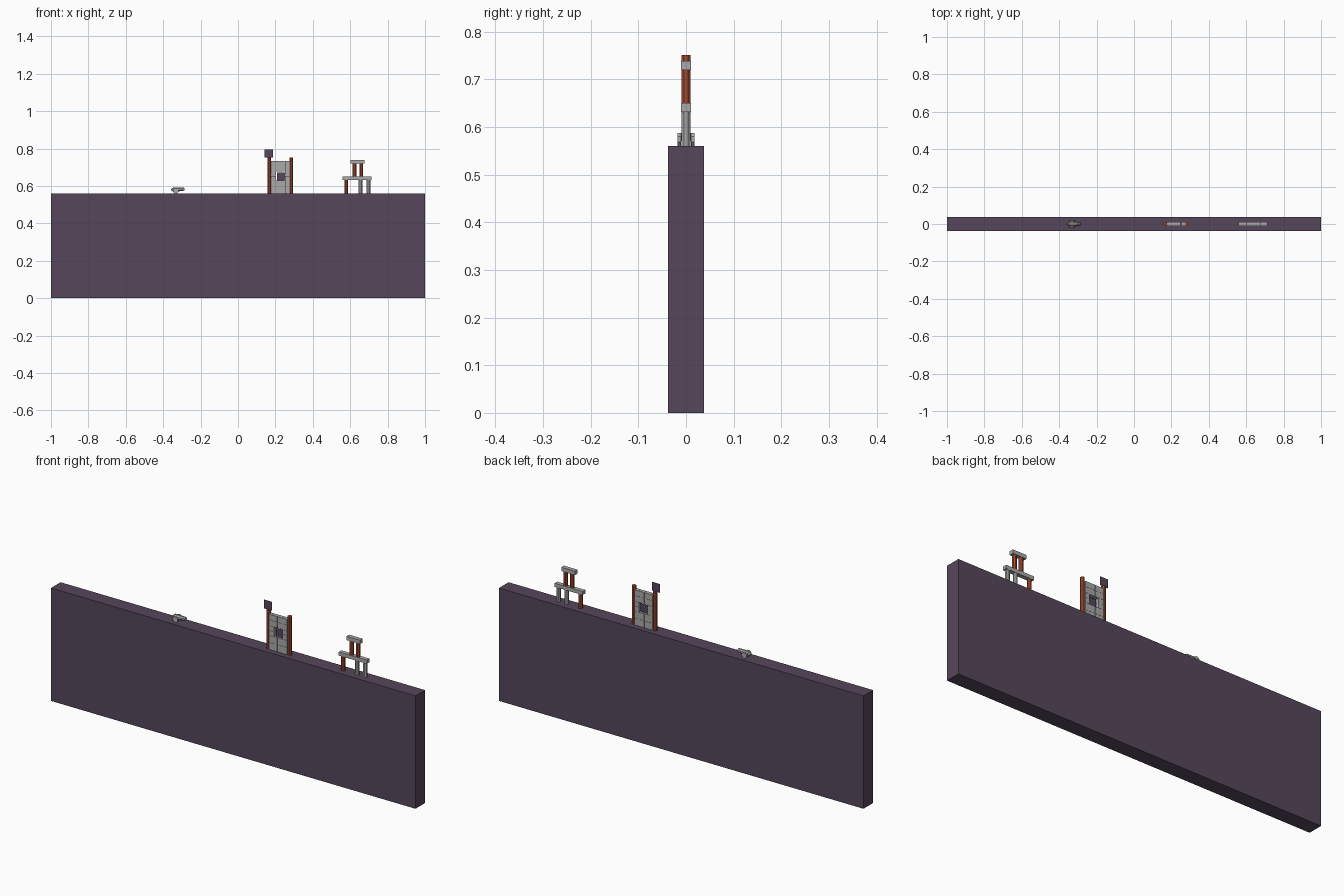
import bpy, bmesh, math
from mathutils import Matrix, Vector

if "Cube" in bpy.data.objects:
    bpy.data.objects.remove(bpy.data.objects["Cube"])


def mat(name, rgb):
    m = bpy.data.materials.new(name)
    m.diffuse_color = (*rgb, 1)
    m.use_nodes = True
    m.node_tree.nodes["Principled BSDF"].inputs["Base Color"].default_value = m.diffuse_color
    return m


PURPLE = mat("dusk purple", (0.092, 0.062, 0.105))
RUST = mat("rust orange", (0.37, 0.072, 0.03))
STONE = mat("stone grey", (0.40, 0.40, 0.40))


def finish(bm, name, material):
    me = bpy.data.meshes.new(name)
    bmesh.ops.recalc_face_normals(bm, faces=bm.faces)
    bm.to_mesh(me)
    bm.free()
    me.materials.append(material)
    ob = bpy.data.objects.new(name, me)
    bpy.context.collection.objects.link(ob)
    return ob


def box(name, material, x0, x1, z0, z1, half_y, y=0.0):
    bm = bmesh.new()
    bmesh.ops.create_cube(bm, size=1)
    bmesh.ops.scale(bm, vec=(x1 - x0, 2 * half_y, z1 - z0), verts=bm.verts)
    bmesh.ops.translate(bm, vec=((x0 + x1) / 2, y, (z0 + z1) / 2), verts=bm.verts)
    return finish(bm, name, material)


def rod(name, material, a, b, r0, r1=None, sides=8):
    # Low-poly cylinder or cone from point a to point b, flats squared to the axes
    a, b = Vector(a), Vector(b)
    bm = bmesh.new()
    bmesh.ops.create_cone(bm, cap_ends=True, segments=sides, radius1=r0,
                          radius2=r0 if r1 is None else r1, depth=(b - a).length)
    spin = Matrix.Rotation(math.pi / sides, 4, 'Z')
    turn = (b - a).to_track_quat('Z', 'Y').to_matrix().to_4x4()
    bmesh.ops.transform(bm, matrix=Matrix.Translation((a + b) / 2) @ turn @ spin, verts=bm.verts)
    return finish(bm, name, material)


G = 0.56      # ground height
HY = 0.0105   # half depth of the structures

# Ground slab
box("ground_block", PURPLE, -1, 1, 0, G, 0.0375)

# Cannon: tapered barrel, two wheels and a pointed trail
rod("cannon_barrel", STONE, (-0.345, 0, 0.580), (-0.287, 0, 0.583), 0.013, 0.009)
rod("cannon_breech", STONE, (-0.357, 0, 0.579), (-0.345, 0, 0.580), 0.005, 0.013)
for side, y in (("left", -0.0145), ("right", 0.0145)):
    rod("cannon_wheel_" + side, STONE, (-0.332, y - 0.0035, 0.574), (-0.332, y + 0.0035, 0.574), 0.0148)
rod("cannon_axle", STONE, (-0.332, -0.013, 0.574), (-0.332, 0.013, 0.574), 0.004)

# Tower posts
for name, x in (("left", 0.168), ("right", 0.285)):
    rod("tower_post_" + name, RUST, (x, 0, G), (x, 0, 0.751), HY)

# Tower wall in brick courses, with a window gap in the middle
WX0, WX1 = 0.176, 0.277
courses = [(G, 0.595, (0.196, 0.222, 0.25)), (0.595, 0.630, (0.196, 0.222, 0.25)),
           (0.630, 0.655, None), (0.655, 0.678, None),
           (0.678, 0.707, (0.196, 0.222, 0.25)), (0.707, 0.735, (0.196, 0.222, 0.25))]
for r, (z0, z1, cuts) in enumerate(courses):
    if cuts is None:
        spans = [(WX0, 0.204), (0.252, WX1)]
    else:
        xs = [WX0, *cuts, WX1]
        spans = list(zip(xs, xs[1:]))
    for c, (x0, x1) in enumerate(spans):
        box(f"tower_brick_{r}_{c}", STONE, x0 + 0.0003, x1 - 0.0003, z0, z1 - 0.0006, 0.0098)
box("window_panel", PURPLE, 0.209, 0.250, 0.630, 0.671, 0.0006)

# Thin flag over the left post
box("flag", PURPLE, 0.143, 0.187, 0.751, 0.794, 0.0005)

# Two-storey stand: posts and slabs
for name, material, x, z0, z1 in (
        ("lower_post_left", RUST, 0.578, G, 0.633),
        ("lower_post_middle", STONE, 0.655, G, 0.633),
        ("lower_post_right", STONE, 0.698, G, 0.633),
        ("upper_post_left", RUST, 0.623, 0.650, 0.72),
        ("upper_post_right", RUST, 0.659, 0.650, 0.72)):
    rod(name, material, (x, 0, z0), (x, 0, z1), HY)
box("lower_slab_left", STONE, 0.560, 0.637, 0.632, 0.650, HY)
box("lower_slab_right", STONE, 0.6375, 0.714, 0.632, 0.650, HY)
box("upper_slab", STONE, 0.602, 0.677, 0.72, 0.739, HY)
